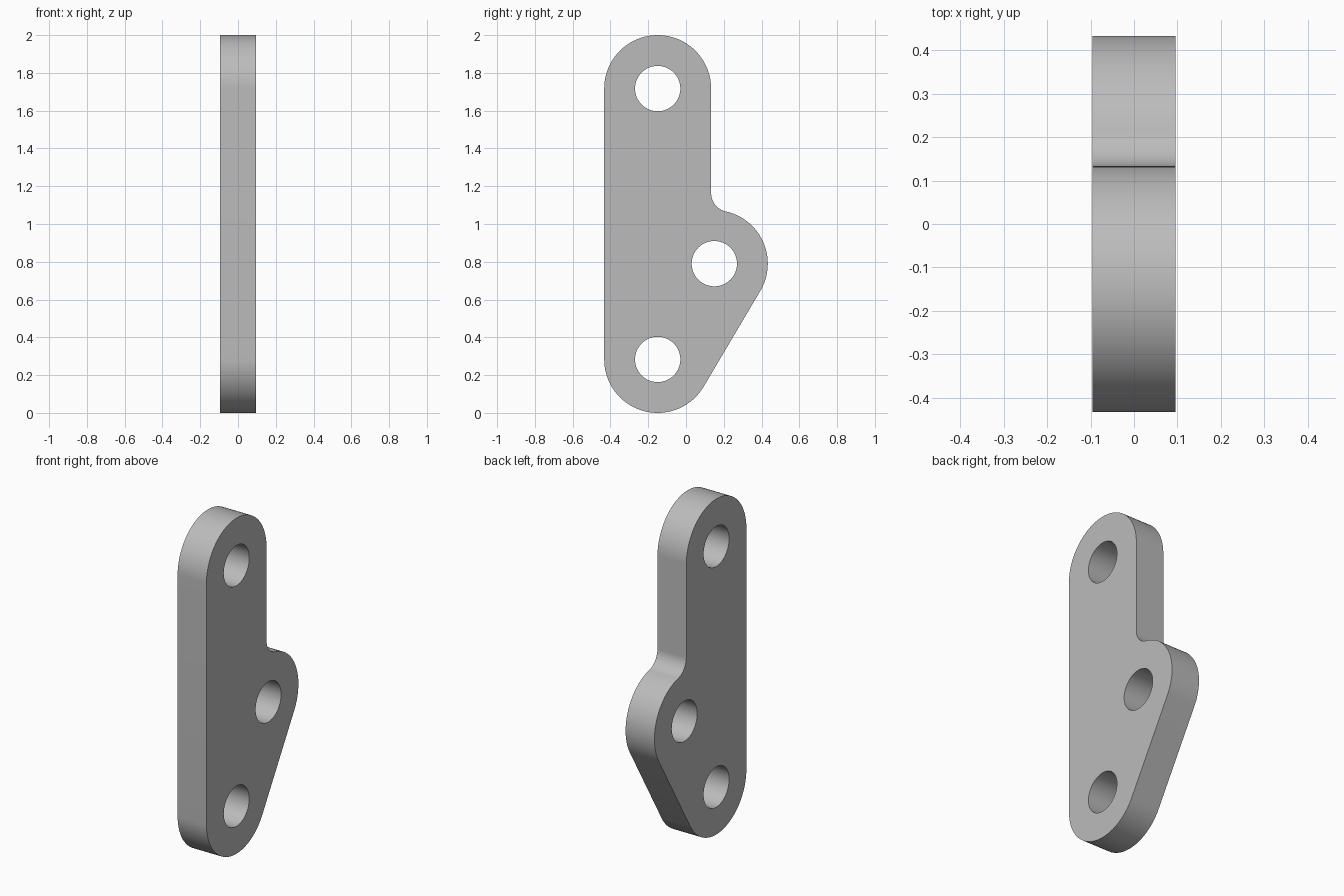
import bpy, bmesh
from math import sin, cos, pi, radians, atan2, sqrt
from mathutils import Vector, Matrix

cube = bpy.data.objects.get("Cube")
if cube:
    bpy.data.objects.remove(cube, do_unlink=True)

THICKNESS = 0.19
R, HOLE_R, FILLET_R = 0.283, 0.12, 0.1
top, bottom, lobe = Vector((-0.15, 1.717)), Vector((-0.15, R)), Vector((0.15, 0.79))


def arc(centre, radius, start, end, steps):
    """Points along an arc in the side plane, angles in radians."""
    return [centre + radius * Vector((cos(a), sin(a)))
            for a in (start + (end - start) * i / steps for i in range(steps + 1))]


def add_loop(curve, points):
    spline = curve.splines.new('POLY')
    spline.points.add(len(points) - 1)
    for p, co in zip(spline.points, points):
        p.co = (co.x, co.y, 0, 1)
    spline.use_cyclic_u = True


# Concave fillet tangent to the straight edge and the side lobe
fillet_y = top.x + R + FILLET_R
rise = sqrt((R + FILLET_R) ** 2 - (fillet_y - lobe.x) ** 2)
fillet = Vector((fillet_y, lobe.y + rise))
join = atan2(rise, fillet_y - lobe.x)

# Slanted lower edge tangent to the lobe and the bottom end
slope = lobe - bottom
slant = atan2(slope.y, slope.x) - pi / 2

# Outline: bottom end, lobe, fillet, top end
outline = (arc(bottom, R, -pi, slant, 40)
           + arc(lobe, R, slant, join, 36)
           + arc(fillet, FILLET_R, join + pi, pi, 16)[1:]
           + arc(top, R, 0, pi, 48))

# Filled profile with three pin holes
curve = bpy.data.curves.new("link_plate", 'CURVE')
curve.dimensions = '2D'
curve.fill_mode = 'BOTH'
curve.extrude = THICKNESS / 2
add_loop(curve, outline)
for centre in (top, bottom, lobe):
    add_loop(curve, arc(centre, HOLE_R, 0, 2 * pi, 64)[:-1])

plate = bpy.data.objects.new("link_plate", curve)
bpy.context.collection.objects.link(plate)
bpy.ops.object.select_all(action='DESELECT')
plate.select_set(True)
bpy.context.view_layer.objects.active = plate
bpy.ops.object.convert(target='MESH')
plate = bpy.context.object
plate.name = "link_plate"

# Stand the profile upright, weld the rims and tidy the flat sides
mesh = plate.data
mesh.transform(Matrix(((0, 0, 1, 0), (1, 0, 0, 0), (0, 1, 0, 0), (0, 0, 0, 1))))
bm = bmesh.new()
bm.from_mesh(mesh)
bmesh.ops.remove_doubles(bm, verts=bm.verts, dist=0.0005)
bmesh.ops.recalc_face_normals(bm, faces=bm.faces)
bm.to_mesh(mesh)
bm.free()

# Plain grey metal
grey = bpy.data.materials.new("plain_grey")
grey.use_nodes = True
colour = (0.5, 0.5, 0.5, 1)
grey.diffuse_color = colour
grey.node_tree.nodes["Principled BSDF"].inputs["Base Color"].default_value = colour
mesh.materials.clear()
mesh.materials.append(grey)

bpy.ops.object.shade_smooth_by_angle(angle=radians(30))
